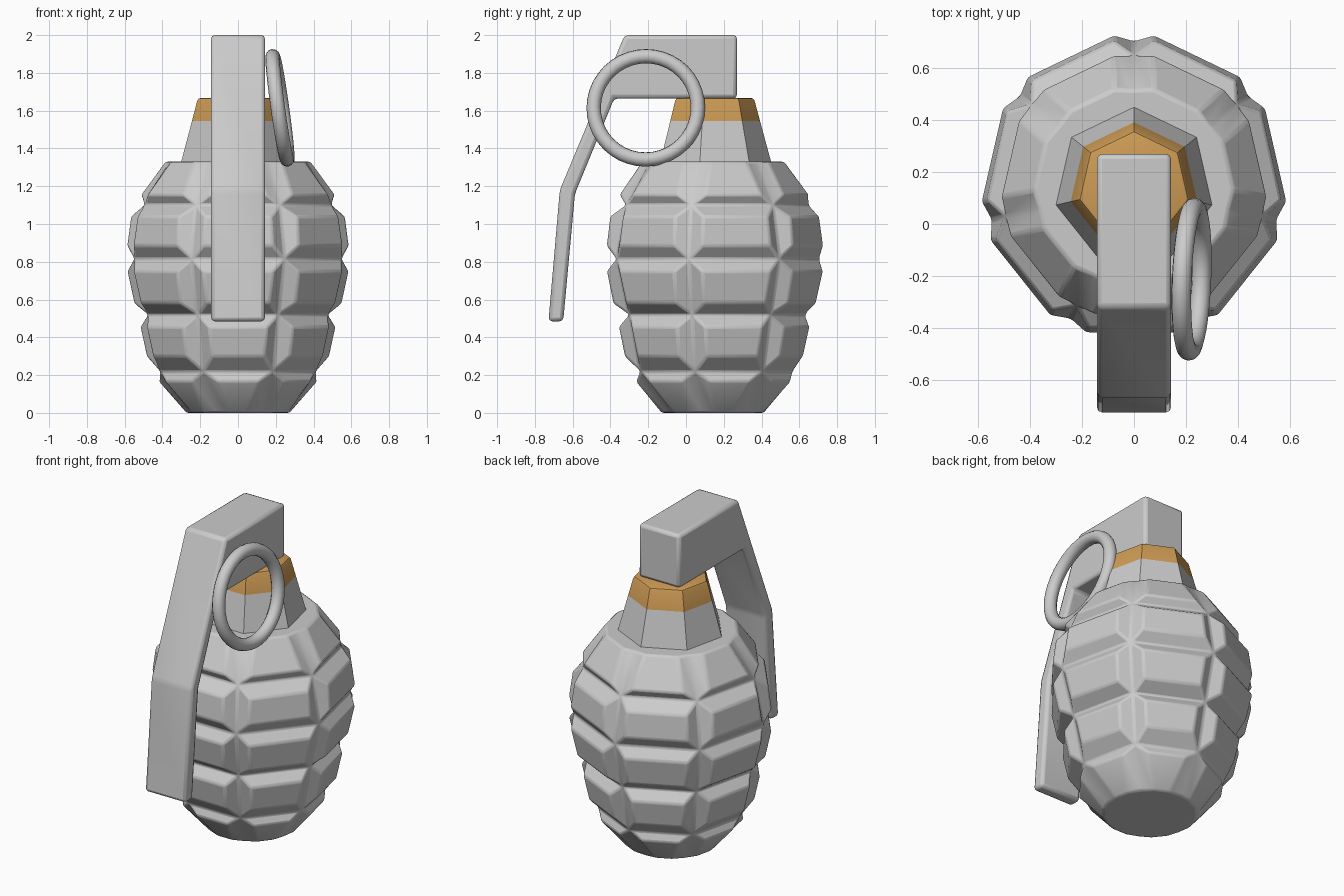
import bpy, bmesh, math
from mathutils import Vector

if "Cube" in bpy.data.objects:
    bpy.data.objects.remove(bpy.data.objects["Cube"])

CY, N = 0.142, 7                      # body axis and side count
TAN = math.tan(math.pi / N)


def finish(name, bm, bevel=0.0, segs=2, mat=None):
    bmesh.ops.recalc_face_normals(bm, faces=bm.faces)
    me = bpy.data.meshes.new(name)
    bm.to_mesh(me)
    bm.free()
    ob = bpy.data.objects.new(name, me)
    bpy.context.collection.objects.link(ob)
    if mat:
        me.materials.append(mat)
    if bevel:
        m = ob.modifiers.new("soft_edges", 'BEVEL')
        m.width, m.segments, m.limit_method = bevel, segs, 'ANGLE'
        m.angle_limit = math.radians(15)
    bpy.ops.object.select_all(action='DESELECT')
    bpy.context.view_layer.objects.active = ob
    ob.select_set(True)
    bpy.ops.object.shade_smooth_by_angle(angle=math.radians(30))
    return ob


def polar(r, ang, z):
    return (r * math.cos(ang), CY + r * math.sin(ang), z)


# Body: groove rings (z, corner radius) with a raised panel in every cell
rings = [(0, .27), (.22, .425), (.52, .49), (.815, .565), (1.1, .51), (1.33, .375)]
# Panel bands: lower z, lower apothem, upper z, upper apothem
bands = [(0, .27, .165, .405), (.30, .465, .455, .496), (.58, .526, .75, .56),
         (.885, .561, 1.04, .542), (1.155, .492, 1.33, .373)]
bm = bmesh.new()
corner = [[bm.verts.new(polar(r, math.pi / 2 + 2 * math.pi * j / N, z)) for j in range(N)]
          for z, r in rings]
bottom, top = [], []
for j in range(N):
    mid = math.pi / 2 + 2 * math.pi * (j + .5) / N
    n = Vector((math.cos(mid), math.sin(mid), 0))
    t = Vector((-n.y, n.x, 0))
    k = (j + 1) % N
    for i, (z0, a0, z1, a1) in enumerate(bands):
        p = []
        for z, a, s in ((z0, a0, -1), (z0, a0, 1), (z1, a1, 1), (z1, a1, -1)):
            w = a * TAN - .085
            p.append(bm.verts.new(Vector((0, CY, z)) + n * a + t * (w * s)))
        c = [corner[i][j], corner[i][k], corner[i + 1][k], corner[i + 1][j]]
        bm.faces.new(p)
        for e in range(4):
            if (i == 0 and e == 0) or (i == len(bands) - 1 and e == 2):
                continue              # open to the flat end caps
            f = (e + 1) % 4
            bm.faces.new((c[e], c[f], p[f], p[e]))
        if i == 0:
            bottom += [c[0], p[0], p[1]]
        if i == len(bands) - 1:
            top += [c[3], p[3], p[2]]
bm.faces.new(bottom)
bm.faces.new(top)
finish("segmented_body", bm, .012)


# Neck and coloured collar: tapered seven-sided rings
def taper(name, z0, r0, z1, r1, mat=None, bevel_top=False):
    bm = bmesh.new()
    lo, hi = [[bm.verts.new(polar(r, math.pi / 2 + 2 * math.pi * j / N, z)) for j in range(N)]
              for z, r in ((z0, r0), (z1, r1))]
    for j in range(N):
        k = (j + 1) % N
        bm.faces.new((lo[j], lo[k], hi[k], hi[j]))
    bm.faces.new(lo)
    cap = bm.faces.new(hi)
    if bevel_top:
        bmesh.ops.bevel(bm, geom=list(cap.edges), offset=.015, segments=2,
                        profile=.5, affect='EDGES')
    finish(name, bm, mat=mat)


brown = bpy.data.materials.new("collar_brown")
brown.diffuse_color = (.62, .33, .09, 1)
brown.use_nodes = True
brown.node_tree.nodes["Principled BSDF"].inputs["Base Color"].default_value = brown.diffuse_color
taper("neck", 1.32, .311, 1.545, .25)
taper("neck_collar", 1.545, .25, 1.668, .217, brown, True)

# Lever: side profile (y, z) extruded across x
profile = [(.27, 2), (-.325, 2), (-.668, 1.18), (-.728, .485), (-.65, .485),
           (-.588, 1.16), (-.38, 1.665), (.27, 1.665)]
bm = bmesh.new()
face = bm.faces.new([bm.verts.new((-.143, y, z)) for y, z in profile])
ext = bmesh.ops.extrude_face_region(bm, geom=[face])
bmesh.ops.translate(bm, vec=(.286, 0, 0),
                    verts=[v for v in ext["geom"] if isinstance(v, bmesh.types.BMVert)])
finish("lever", bm, .02)

# Pull ring: slightly tilted torus
bpy.ops.mesh.primitive_torus_add(
    major_radius=.276, minor_radius=.038, major_segments=40, minor_segments=12,
    location=(.222, -.213, 1.615),
    rotation=Vector((1, -.04, .139)).to_track_quat('Z', 'Y').to_euler())
ring = bpy.context.object
ring.name = "pull_ring"
bpy.ops.object.shade_smooth()
